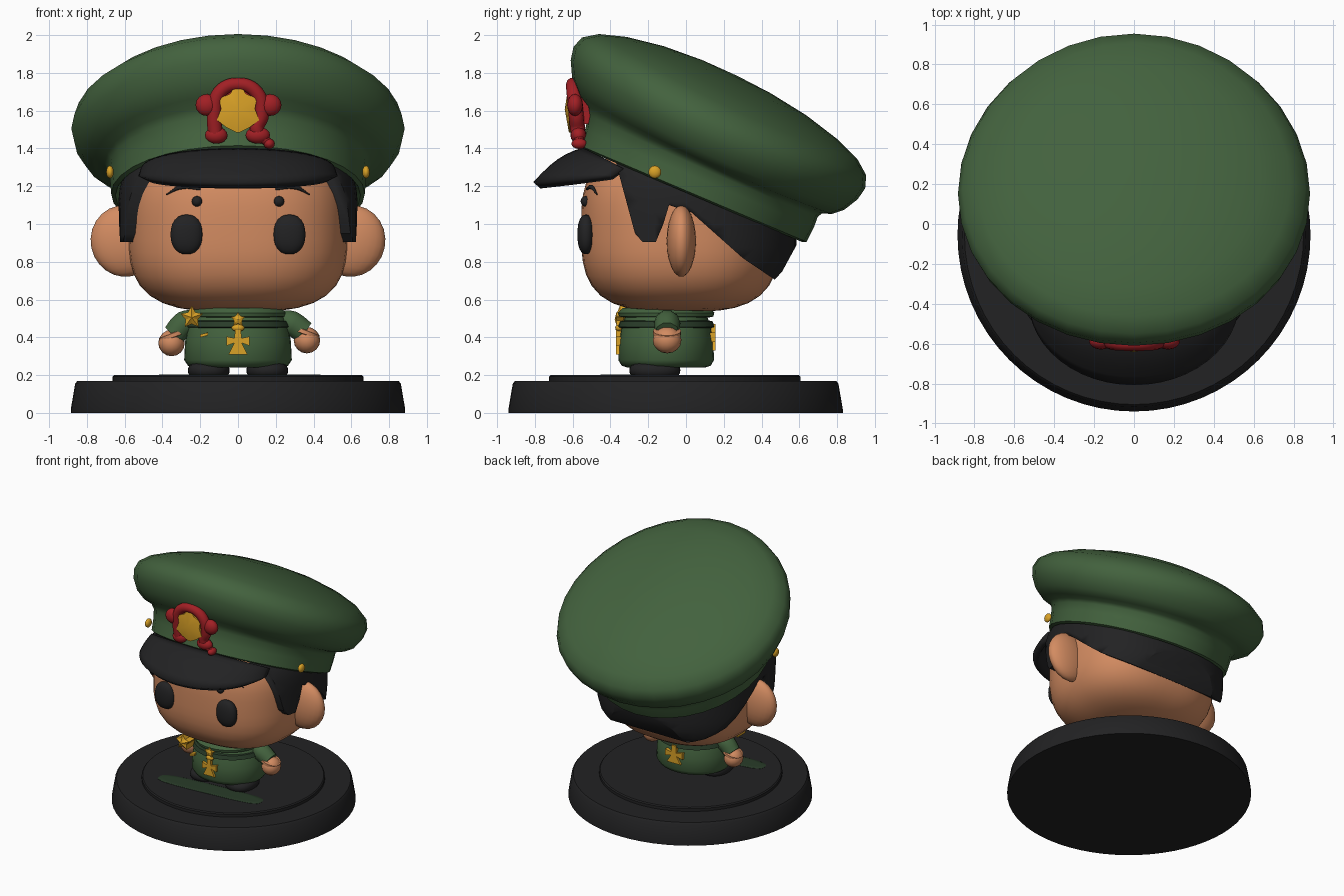
import bpy, bmesh, math
from mathutils import Vector, Matrix

if "Cube" in bpy.data.objects:
    bpy.data.objects.remove(bpy.data.objects["Cube"], do_unlink=True)


def material(name, r, g, b):
    m = bpy.data.materials.new(name)
    m.use_nodes = True
    m.diffuse_color = (r, g, b, 1)
    m.node_tree.nodes["Principled BSDF"].inputs["Base Color"].default_value = (r, g, b, 1)
    return m


GREEN = material("uniform green", .056, .122, .048)
DEEP = material("dark green", .022, .045, .022)
SKIN = material("skin", .65, .26, .12)
BLACK = material("black", .016, .016, .017)
RED = material("red", .36, .014, .018)
GOLD = material("gold", .7, .36, .02)


def finish(name, bm, mat, angle=40):
    bmesh.ops.recalc_face_normals(bm, faces=bm.faces)
    me = bpy.data.meshes.new(name)
    bm.to_mesh(me)
    bm.free()
    me.materials.append(mat)
    ob = bpy.data.objects.new(name, me)
    bpy.context.collection.objects.link(ob)
    bpy.ops.object.select_all(action="DESELECT")
    ob.select_set(True)
    bpy.context.view_layer.objects.active = ob
    bpy.ops.object.shade_smooth_by_angle(angle=math.radians(angle))
    return ob


def ball(name, centre, radii, mat, n=2, m=2, tilt=0, seg=24):
    """Ellipsoid; n and m above two square off the plan and the height."""
    bm = bmesh.new()
    bmesh.ops.create_uvsphere(bm, u_segments=seg, v_segments=seg // 2, radius=1)
    turn = Matrix.Rotation(tilt, 3, "Y")
    for v in bm.verts:
        x, y, z = (abs(c) for c in v.co)
        v.co /= ((x ** n + y ** n) ** (m / n) + z ** m) ** (1 / m)
        v.co = turn @ Vector(a * b for a, b in zip(v.co, radii)) + Vector(centre)
    return finish(name, bm, mat, 60)


def lathe(name, profile, centre, mat, seg=32, sx=1, sy=1, angle=40):
    """Spin (radius, height) pairs about a vertical."""
    bm = bmesh.new()
    rings = []
    for r, h in profile:
        ring = []
        for i in range(seg):
            a = math.tau * i / seg + math.pi / 2
            ring.append(bm.verts.new(Vector((sx * r * math.cos(a), sy * r * math.sin(a), h)) + Vector(centre)))
        rings.append(ring)
    for a, b in zip(rings, rings[1:]):
        for i in range(seg):
            j = (i + 1) % seg
            bm.faces.new((a[i], a[j], b[j], b[i]))
    bm.faces.new(rings[0])
    bm.faces.new(rings[-1])
    return finish(name, bm, mat, angle)


def plate(name, pts, y0, y1, mat, ridge=0):
    """Prism from an xz outline, with an optional raised middle on the y1 side."""
    bm = bmesh.new()
    back = [bm.verts.new((x, y0, z)) for x, z in pts]
    front = [bm.verts.new((x, y1, z)) for x, z in pts]
    bm.faces.new(back)
    cx = sum(p[0] for p in pts) / len(pts)
    cz = sum(p[1] for p in pts) / len(pts)
    if ridge:
        top = bm.verts.new((cx, y1 + ridge, cz))
    else:
        bm.faces.new(front)
    for i in range(len(pts)):
        j = (i + 1) % len(pts)
        bm.faces.new((back[i], back[j], front[j], front[i]))
        if ridge:
            bm.faces.new((front[i], front[j], top))
    return finish(name, bm, mat, 25)


def tube(name, pts, radii, mat):
    """Rounded limb through the points, one radius each."""
    cu = bpy.data.curves.new(name, "CURVE")
    cu.dimensions = "3D"
    cu.bevel_depth = 1
    cu.bevel_resolution = 3
    cu.use_fill_caps = True
    cu.resolution_u = 6
    sp = cu.splines.new("BEZIER")
    sp.bezier_points.add(len(pts) - 1)
    for bp, p, r in zip(sp.bezier_points, pts, radii):
        bp.co, bp.radius = p, r
        bp.handle_left_type = bp.handle_right_type = "AUTO"
    cu.materials.append(mat)
    bpy.context.collection.objects.link(bpy.data.objects.new(name, cu))


# Display base with a raised disc and a flat green mark on it
lathe("base", [(.885, 0), (.885, .02), (.862, .155), (.85, .17)], (0, -.055, 0), BLACK, 64, angle=30)
lathe("base_disc", [(.665, .16), (.665, .192), (.657, .2)], (0, -.06, 0), BLACK, 64, angle=30)
mark = ball("base_mark", (-.02, -.36, .2), (.43, .075, .004), DEEP, 4, 6)
mark.data.transform(Matrix.Rotation(.08, 4, "Z"))

# Head, ears and face
ball("head", (0, -.03, .975), (.58, .525, .44), SKIN, 2.5, 3.2, seg=48)
for s, side in ((1, "left"), (-1, "right")):
    ball(side + "_ear", (s * .6, -.025, .91), (.18, .078, .19), SKIN, tilt=s * .2)
    ball(side + "_eye", (s * .272, -.53, .945), (.085, .045, .105), BLACK, 2.3, 2.3)
    ball(side + "_brow_dot", (s * .217, -.53, 1.12), (.028, .028, .028), BLACK, seg=16)
    tube(side + "_eyebrow", [(s * .2, -.525, 1.185), (s * .3, -.5, 1.195), (s * .38, -.47, 1.155)],
         (.006, .012, .003), BLACK)

# Hair: a larger head shell kept only inside a side outline
hair = ball("hair", (0, -.01, 1.0), (.635, .595, .44), BLACK, 2.4, 3.6, seg=48)
outline = [(-.37, 1.32), (-.27, .95), (-.23, .905), (-.16, .905), (-.12, 1.0), (-.09, 1.1),
           (.03, 1.06), (.3, .82), (.47, .705), (.51, .75), (.7, 1.1), (.3, 1.35)]
cutter = plate("hair_cutter", outline, -.8, .8, BLACK)
cutter.data.transform(Matrix.Rotation(math.pi / 2, 4, "Z"))
cutter.hide_render = True
cut = hair.modifiers.new("cut", "BOOLEAN")
cut.operation, cut.object, cut.solver = "INTERSECT", cutter, "EXACT"
bpy.context.view_layer.objects.active = hair
bpy.ops.object.modifier_apply(modifier="cut")
bpy.data.objects.remove(cutter, do_unlink=True)

# Cap: band and domed crown in one profile; the crown droops at the sides and back
profile = [(.58, .05), (.63, -.015), (.652, -.005), (.658, .08), (.665, .15), (.685, .185), (.74, .21),
           (.8, .27), (.843, .35), (.857, .42), (.835, .485), (.76, .54), (.62, .59), (.42, .632),
           (.2, .655), (.02, .66)]
cap = lathe("cap", profile, (0, 0, 0), GREEN, 32, 1.03, 1, 60)
for v in cap.data.vertices:
    grow = min(max((v.co.z - .1) / .15, 0), 1)
    v.co.z -= grow * (.05 * v.co.y + .08 * v.co.x ** 2)
    v.co.y -= .03 * grow
cap.data.transform(Matrix.Translation((0, .04, 1.165)) @ Matrix.Rotation(-math.radians(23), 4, "X"))

# Visor: drooping crescent
bm = bmesh.new()
cols, rows = 24, 6
grid = []
for i in range(cols + 1):
    a = math.pi * (i / cols - .5)
    c, s = math.cos(a), math.sin(a)
    inner = Vector((.49 * s, -.33 - .21 * c, 1.285 + .095 * c))
    outer = Vector((.505 * s, -.39 - .40 * c, 1.245 - .04 * c))
    col = []
    for k in range(rows + 1):
        t = k / rows
        col.append(bm.verts.new(inner.lerp(outer, t) + Vector((0, 0, .03 * math.sin(math.pi * t) * c))))
    grid.append(col)
for a, b in zip(grid, grid[1:]):
    for k in range(rows):
        bm.faces.new((a[k], b[k], b[k + 1], a[k + 1]))
visor = finish("visor", bm, BLACK, 60)
solid = visor.modifiers.new("thickness", "SOLIDIFY")
solid.thickness, solid.offset = .05, 0


# Cap badge: red wreath around a gold shield
def on_cap(x, z):
    return (x, -.562 - .11 * (z - 1.4), z)


wreath = [(-.12, 1.48), (-.125, 1.58), (-.095, 1.7), (0, 1.74), (.095, 1.7), (.125, 1.58), (.1, 1.5), (.16, 1.43)]
tube("badge_wreath", [on_cap(*p) for p in wreath], (.04, .04, .038, .036, .038, .04, .04, .024), RED)
for x, z, rx, rz in ((-.165, 1.63, .06, .058), (.17, 1.63, .06, .058), (-.115, 1.47, .06, .045),
                     (.105, 1.47, .065, .045), (.165, 1.425, .03, .028)):
    ball("badge_lobe", on_cap(x, z), (rx, .042, rz), RED, seg=16)
plate("badge_backing", [(-.12, 1.53), (.12, 1.53), (.12, 1.68), (.07, 1.74), (-.07, 1.74), (-.12, 1.68)],
      -.5, -.59, RED)
half = [(.012, 1.745), (.04, 1.69), (.1, 1.665), (.09, 1.61), (.112, 1.55), (.06, 1.51), (.01, 1.485)]
shield = half + [(-x, z) for x, z in reversed(half)]
plate("badge_shield", shield, -.54, -.62, GOLD, -.022)
for s, side in ((1, "left"), (-1, "right")):
    ball(side + "_cap_button", (s * .678, -.165, 1.275), (.02, .034, .034), GOLD, seg=16)

# Tunic with sash, collar, short arms and shoes
lathe("tunic", [(.23, .24), (.265, .25), (.285, .28), (.28, .38), (.265, .46), (.235, .53), (.2, .57)],
      (0, -.105, 0), GREEN, 32, 1, .89, angle=50)
lathe("sash", [(.26, .45), (.276, .455), (.264, .485), (.24, .49)], (0, -.105, 0), DEEP, 32, 1, .93)
lathe("collar", [(.2, .5), (.25, .51), (.255, .53), (.23, .555)], (0, -.105, 0), GREEN)
for s, side, hx, hz in ((1, "left", .365, .385), (-1, "right", .352, .37)):
    tube(side + "_sleeve", [(s * .2, -.1, .495), (s * .28, -.1, .475), (s * (hx - .01), -.1, hz + .04)],
         (.05, .07, .064), GREEN)
    ball(side + "_hand", (s * hx, -.1, hz), (.07, .076, .07), SKIN, seg=16)
    cuff = lathe(side + "_cuff", [(.06, -.014), (.074, -.01), (.074, .01), (.06, .014)],
                 (0, 0, 0), SKIN, 20, angle=60)
    cuff.data.transform(Matrix.Translation((s * (hx - .005), -.1, hz + .04)) @ Matrix.Rotation(s * .35, 4, "Y"))
    ball(side + "_shoe", (s * .155, -.165, .225), (.11, .135, .05), BLACK, 2.4, 2.6)

# Medals: crosses front and back, stars on chest and shoulder
cross = [(.016, .45), (.018, .395), (.062, .405), (.062, .355), (.02, .37), (.05, .31)]
cross += [(-x, z) for x, z in reversed(cross)]
plate("front_cross", cross, -.34, -.37, GOLD)
plate("back_cross", [(x * 1.2, z + .02) for x, z in cross], .12, .157, GOLD)


def star(name, cx, cz, r, y0, y1, points=5):
    pts = []
    for i in range(points * 2):
        a = math.pi * i / points
        q = r if i % 2 == 0 else r * .55
        pts.append((cx + q * math.sin(a), cz + q * math.cos(a)))
    plate(name, pts, y0, y1, GOLD, (y1 - y0) * .25)


star("chest_star", 0, .495, .04, -.33, -.368)
star("shoulder_star", -.245, .505, .062, -.25, -.35)
ball("medal_ring", (0, -.355, .45), (.035, .02, .02), GOLD, seg=12)
plate("ribbon_bar", [(-.2, .4), (-.16, .41), (-.16, .425), (-.2, .415)], -.28, -.325, GOLD)
